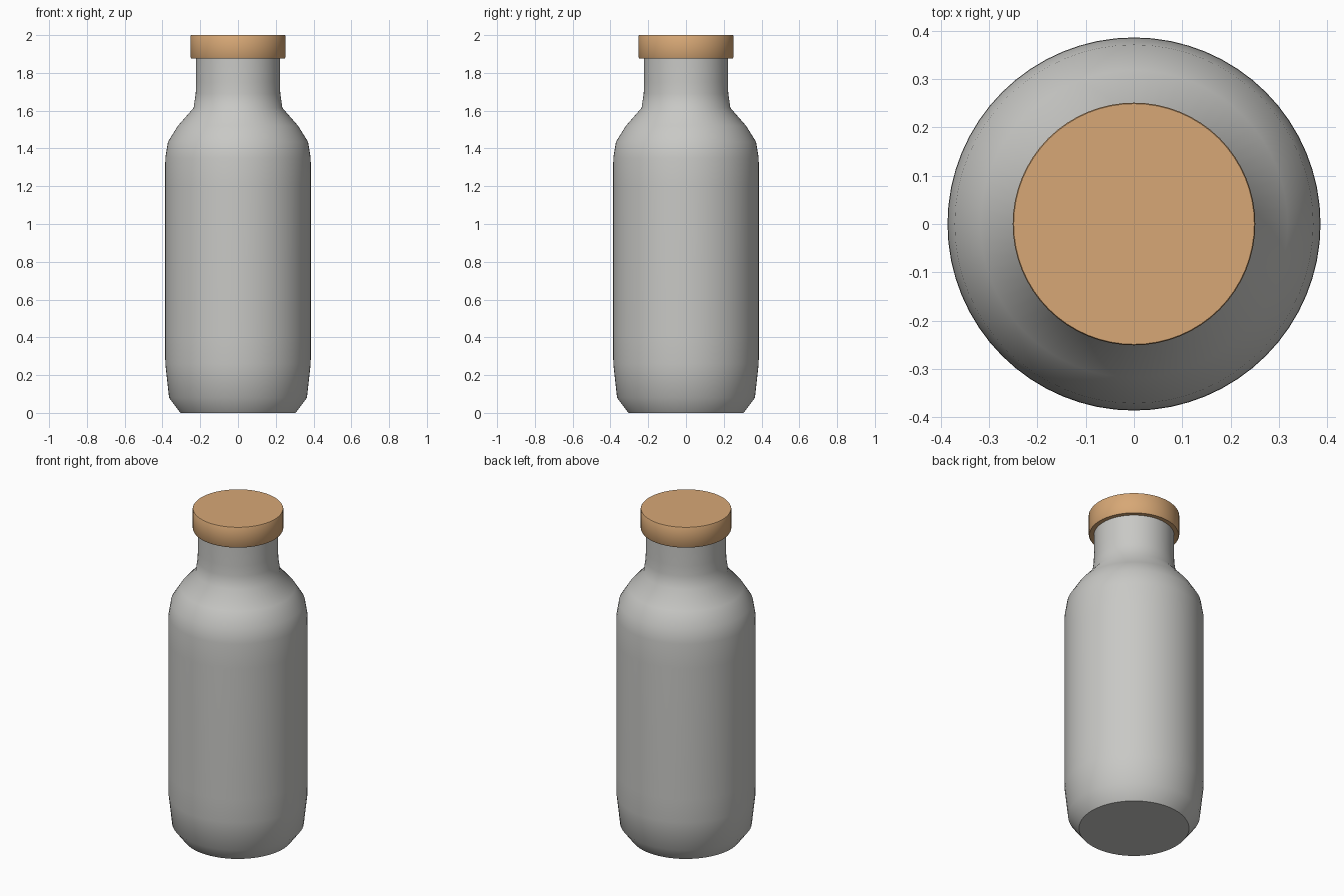
import bpy, bmesh, math

if "Cube" in bpy.data.objects:
    bpy.data.objects.remove(bpy.data.objects["Cube"])

SIDES = 64


def material(name, rgb):
    m = bpy.data.materials.new(name)
    m.diffuse_color = (*rgb, 1.0)
    m.use_nodes = True
    m.node_tree.nodes["Principled BSDF"].inputs["Base Color"].default_value = m.diffuse_color
    return m


def lathe(name, profile, mat, angle):
    """Revolve (radius, height) points about z; a zero radius closes an end."""
    bm = bmesh.new()
    rings = []
    for r, z in profile:
        if r == 0:
            rings.append([bm.verts.new((0, 0, z))] * SIDES)
        else:
            rings.append([bm.verts.new((r * math.cos(2 * math.pi * i / SIDES),
                                        r * math.sin(2 * math.pi * i / SIDES), z))
                          for i in range(SIDES)])
    for low, high in zip(rings, rings[1:]):
        for i in range(SIDES):
            j = (i + 1) % SIDES
            corners = list(dict.fromkeys((low[i], low[j], high[j], high[i])))
            bm.faces.new(corners)
    bmesh.ops.recalc_face_normals(bm, faces=bm.faces)
    mesh = bpy.data.meshes.new(name)
    bm.to_mesh(mesh)
    bm.free()
    mesh.materials.append(mat)
    obj = bpy.data.objects.new(name, mesh)
    bpy.context.collection.objects.link(obj)
    bpy.ops.object.select_all(action='DESELECT')
    obj.select_set(True)
    bpy.context.view_layer.objects.active = obj
    bpy.ops.object.shade_smooth_by_angle(angle=math.radians(angle))
    return obj


steel = material("brushed grey", (0.58, 0.58, 0.56))
wood = material("light wood", (0.68, 0.39, 0.18))

# Bottle with chamfered foot, straight wall, sloped shoulder and neck
lathe("bottle_body", [
    (0, 0.0), (0.305, 0.0), (0.365, 0.08), (0.385, 0.26), (0.386, 0.4),
    (0.386, 1.2), (0.385, 1.35), (0.371, 1.435), (0.318, 1.52),
    (0.235, 1.615), (0.224, 1.69), (0.222, 1.75), (0.222, 1.89), (0, 1.89),
], steel, 46)

# Round lid
lathe("lid", [
    (0, 1.875), (0.247, 1.875), (0.251, 1.882), (0.251, 1.997),
    (0.249, 2.0), (0, 2.0),
], wood, 35)
